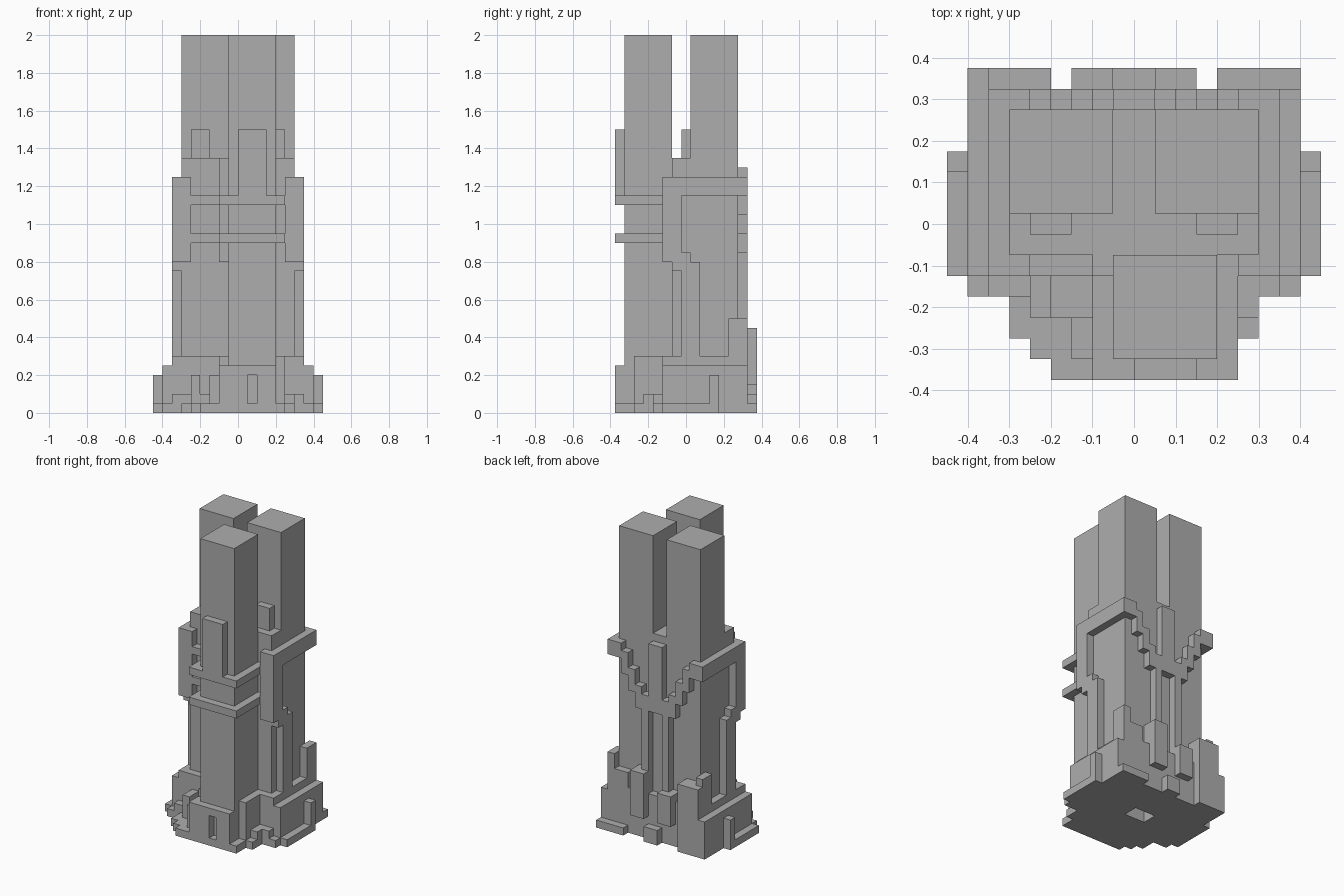
import bpy
import bmesh

U = 0.05   # block size of the whole building

old = bpy.data.objects.get("Cube")
if old:
    bpy.data.objects.remove(old, do_unlink=True)

stone = bpy.data.materials.new("grey_stone")
stone.use_nodes = True
stone.diffuse_color = (0.42, 0.42, 0.42, 1)
stone.node_tree.nodes["Principled BSDF"].inputs["Base Color"].default_value = stone.diffuse_color


def part(name, *boxes):
    """One object from boxes (x0, x1, y0, y1, z0, z1) in blocks; y is measured from the front edge."""
    bm = bmesh.new()
    for x0, x1, y0, y1, z0, z1 in boxes:
        cube = bmesh.ops.create_cube(bm, size=1)["verts"]
        for v in cube:
            v.co.x = (x1 if v.co.x > 0 else x0) * U
            v.co.y = (y1 if v.co.y > 0 else y0) * U - 0.375
            v.co.z = (z1 if v.co.z > 0 else z0) * U
    mesh = bpy.data.meshes.new(name)
    bm.to_mesh(mesh)
    bm.free()
    mesh.materials.append(stone)
    obj = bpy.data.objects.new(name, mesh)
    bpy.context.scene.collection.objects.link(obj)
    return obj


def both(*boxes):
    """The boxes and their mirror images across x = 0."""
    return list(boxes) + [(-b[1], -b[0], *b[2:]) for b in boxes]


def cut(target, name, box):
    cutter = part(name, box)
    cutter.hide_render = True
    cutter.hide_set(True)
    mod = target.modifiers.new(name, 'BOOLEAN')
    mod.operation = 'DIFFERENCE'
    mod.object = cutter


# Three towers and the shared core
part("front_tower", (-1, 4, 1, 7, 5, 40 - 0))
bpy.data.objects["front_tower"].data.update()
for v in bpy.data.objects["front_tower"].data.vertices:
    v.co.y = min(v.co.y, -0.075)
part("back_towers", *both((1, 6, 8, 13, 27, 40)))
part("core", (-6, 6, 6, 13, 5, 27))
part("core_buttress", (-2, 4, 5, 6, 16, 27))
part("tower_tabs", *both((3, 5, 7, 8, 27, 30)))
part("front_plaque", (0, 3, 0, 1, 23, 30))

# Rings around the front tower, tied into the side frames
for name, z in (("lower_ring", 18), ("upper_ring", 22)):
    part(name, (-2, 5, 0, 6, z, z + 1), (-5, -2, 5, 6, z, z + 1))

# Side frames: top band, front post and stepped leg
part("side_frames", *both(
    (6, 7, 5, 14, 23, 25),
    (5, 7, 5, 6, 16, 25),
    (6, 7, 6, 7, 16, 23),
    (6, 7, 6, 8, 16, 17),
    (6, 7, 6, 9, 15, 16),
    (6, 7, 7, 9, 6, 15)))

# Stepped V on the back, with a keystone and two thin columns
part("back_steps", *both(
    (5, 7, 13, 14, 23, 25),
    (4, 5, 13, 14, 21, 24),
    (3, 4, 13, 14, 19, 22),
    (2, 3, 13, 14, 17, 20),
    (1, 2, 13, 14, 17, 19)))
part("back_keystone", (-1, 1, 13, 14, 17, 26))
part("back_columns", *both((1, 2, 13, 14, 5, 17)))

# Base body and its upper step
base = part("base", (-8, 8, 5, 14, 0, 5))
cut(base, "floor_pit_cutter", (-2, 1, 7, 9, -1, 4))
part("base_step", (-7, 7, 5, 14, 5, 6), (-2, 5, 2, 5, 0, 6))

# Front porch with a recessed slit
porch = part("front_porch", (-2, 4, 0, 5, 0, 5))
cut(porch, "slit_cutter", (1, 2, -1, 1, 1, 4))

# Low footing and rubble round the front
part("footing",
     (-4, 5, 0, 5, 0, 1), (-5, 5, 1, 5, 0, 1),
     (-6, 6, 2, 5, 0, 1), (-8, 8, 4, 5, 0, 1))
part("front_rubble", *both((4, 7, 4, 5, 0, 2), (4, 5, 3, 5, 0, 4)),
     (4, 6, 3, 4, 0, 2), (-5, -2, 3, 5, 1, 2), (-3, -2, 1, 3, 0, 4))

# Side sills with an upright bar
part("side_sills", *both((8, 9, 5, 11, 0, 1), (8, 9, 10, 11, 1, 4)))

# Back blocks
part("back_corner_blocks", *both((6, 7, 12, 14, 5, 10), (4, 8, 14, 15, 0, 1)),
     (-7, -4, 13, 15, 1, 9), (-8, -4, 14, 15, 1, 5), (4, 7, 13, 14, 5, 8))
part("back_center_blocks",
     (1, 3, 13, 15, 3, 9), (-3, -1, 13, 15, 3, 7),
     (-1, 1, 14, 15, 0, 2), (-1, 1, 13, 14, 5, 6))
